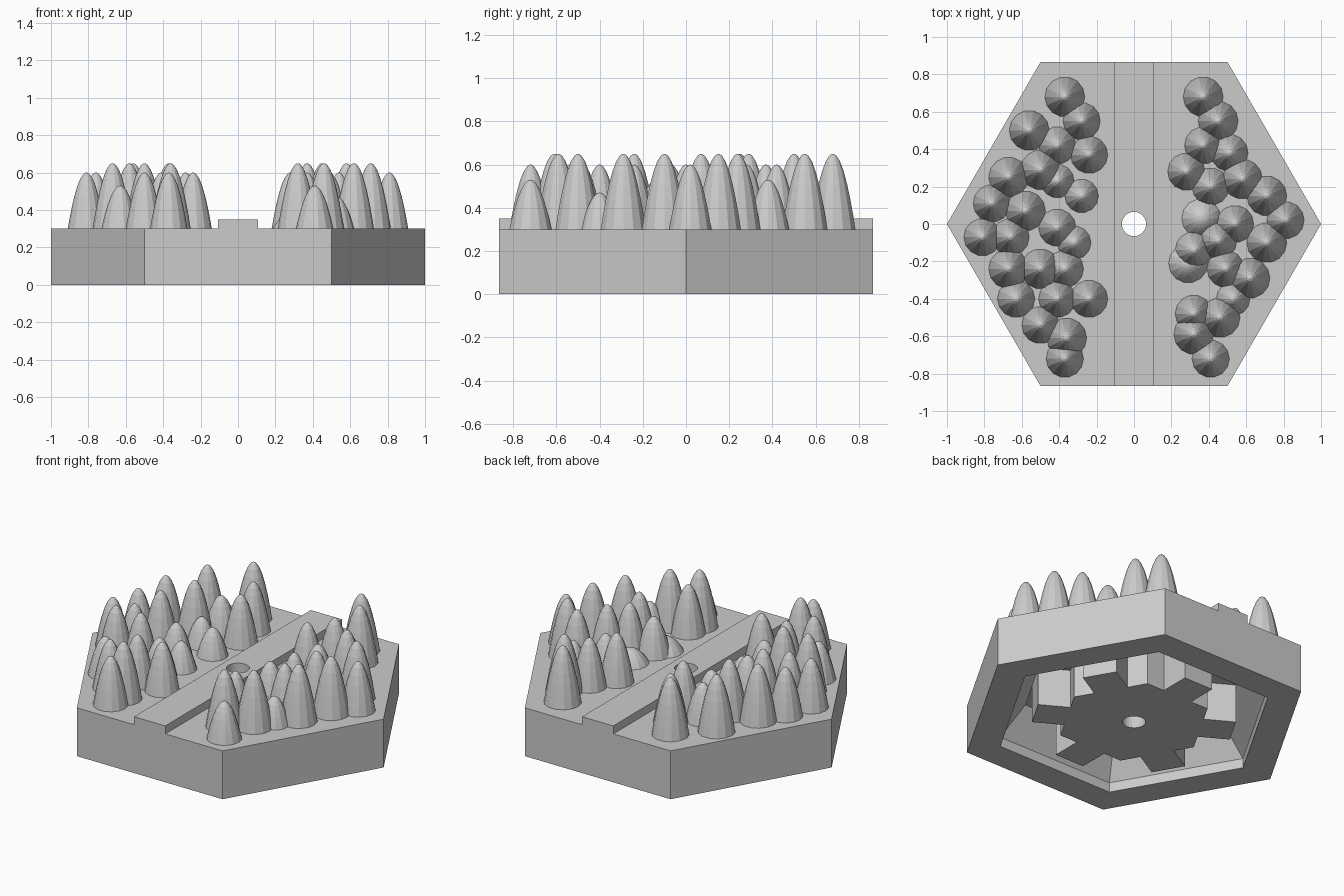
import bpy, bmesh
from math import sin, cos, pi, sqrt, radians

cube = bpy.data.objects.get("Cube")
if cube:
    bpy.data.objects.remove(cube, do_unlink=True)

stone = bpy.data.materials.new("stone grey")
stone.use_nodes = True
stone.diffuse_color = (0.6, 0.6, 0.6, 1)
stone.node_tree.nodes["Principled BSDF"].inputs["Base Color"].default_value = (0.6, 0.6, 0.6, 1)

DECK = 0.3       # top of the tile
ROAD_TOP = 0.35


def ngon(radius, sides, turn=0.0):
    return [(radius * cos(turn + 2 * pi * i / sides), radius * sin(turn + 2 * pi * i / sides))
            for i in range(sides)]


def loft(name, rings, location=(0, 0, 0)):
    """Skin a stack of (outline, z) rings and cap both ends."""
    bm = bmesh.new()
    loops = [[bm.verts.new((x, y, z)) for x, y in outline] for outline, z in rings]
    for low, high in zip(loops, loops[1:]):
        n = len(low)
        for i in range(n):
            j = (i + 1) % n
            bm.faces.new((low[i], low[j], high[j], high[i]))
    bm.faces.new(loops[0][::-1])
    bm.faces.new(loops[-1])
    mesh = bpy.data.meshes.new(name)
    bm.to_mesh(mesh)
    bm.free()
    mesh.materials.append(stone)
    obj = bpy.data.objects.new(name, mesh)
    obj.location = location
    bpy.context.collection.objects.link(obj)
    return obj


def cut(obj, cutter):
    cutter.hide_render = True
    mod = obj.modifiers.new("cut", 'BOOLEAN')
    mod.operation = 'DIFFERENCE'
    mod.solver = 'EXACT'
    mod.object = cutter
    bpy.context.view_layer.objects.active = obj
    bpy.ops.object.modifier_apply(modifier=mod.name)


# Hexagonal tile with a tapering hollow underneath
tile = loft("hex_tile", [(ngon(1, 6), 0), (ngon(1, 6), DECK)])
hollow = loft("hollow_cutter", [(ngon(0.8, 6), -0.1), (ngon(0.8, 6), 0.06), (ngon(0.65, 6), 0.24)])
cut(tile, hollow)

# Raised road across the tile
half, edge = 0.107, sqrt(3) / 2
strip = [(-half, -edge), (half, -edge), (half, edge), (-half, edge)]
road = loft("road", [(strip, DECK), (strip, ROAD_TOP)])

# Toothed hub hanging inside the hollow
outline = []
for k in range(6):
    a = radians(30 + 60 * k)
    for r, t in ((0.38, -0.1), (0.565, -0.1), (0.565, 0.1), (0.38, 0.1)):
        outline.append((r * cos(a) - t * sin(a), r * sin(a) + t * cos(a)))
    corner = a + radians(30)
    outline.append((0.44 * cos(corner), 0.44 * sin(corner)))
hub = loft("toothed_hub", [(outline, 0), (outline, 0.27)])

# Peg hole through everything
peg = loft("hole_cutter", [(ngon(0.065, 24), -0.2), (ngon(0.065, 24), 0.6)])
for part in (tile, road, hub):
    cut(part, peg)
for helper in (hollow, peg):
    bpy.data.objects.remove(helper, do_unlink=True)


# Trees: rounded cones grouped by height and base radius
def tree(name, x, y, height, radius):
    rings = [(ngon(radius * s, 14), height * (1 - s * s))
             for s in (1, 0.9, 0.78, 0.64, 0.48, 0.32, 0.16, 0.04)]
    loft(name, rings, (x, y, DECK))


groves = {
    ("tall_tree", 0.35, 0.107): [
        (-.37, .68), (-.56, .5), (-.5, .29), (-.67, .25), (-.58, .07), (-.67, -.24),
        (-.5, -.24), (-.36, -.61), (.37, .68), (.45, .55), (.58, .24), (.71, .15),
        (.71, -.1), (.62, -.29), (.46, -.5), (.32, -.59)],
    ("medium_tree", 0.3, 0.1): [
        (-.28, .55), (-.24, .37), (-.76, .11), (-.81, -.07), (-.66, -.07), (-.41, -.4),
        (-.24, -.4), (-.5, -.54), (-.37, -.72), (.37, .42), (.28, .28), (.81, .02),
        (.54, 0), (.45, -.09), (.49, -.24), (.32, -.48)],
    ("short_tree", 0.23, 0.1): [
        (-.41, .42), (-.41, -.02), (-.37, -.24), (-.63, -.4), (.51, .38), (.41, .2),
        (.32, -.14), (.41, -.72)],
    ("bush", 0.17, 0.09): [(-.41, .23), (-.28, .15), (-.32, -.1), (.53, -.4)],
    ("low_bush", 0.09, 0.105): [(.36, .03), (.29, -.21)],
}
for (name, height, radius), spots in groves.items():
    for x, y in spots:
        tree(name, x, y, height, radius)
